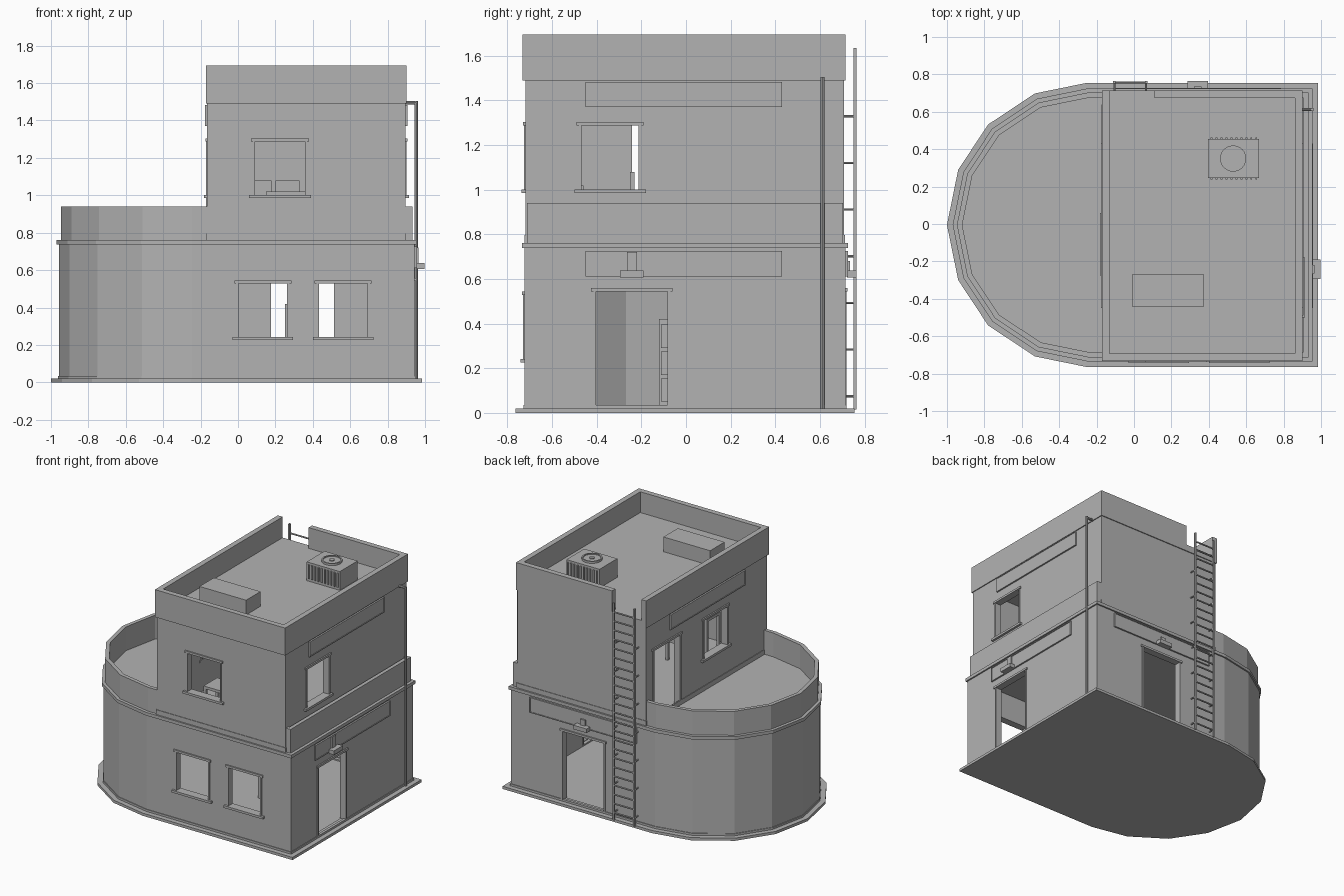
import bpy, bmesh, math
from mathutils import Vector

cube = bpy.data.objects.get("Cube")
if cube:
    bpy.data.objects.remove(cube, do_unlink=True)

grey = bpy.data.materials.new("plain grey")
grey.use_nodes = True
grey.diffuse_color = (0.45, 0.45, 0.45, 1)
grey.node_tree.nodes["Principled BSDF"].inputs["Base Color"].default_value = (0.45, 0.45, 0.45, 1)


def finish(name, bm):
    bmesh.ops.recalc_face_normals(bm, faces=bm.faces)
    me = bpy.data.meshes.new(name)
    bm.to_mesh(me)
    bm.free()
    me.materials.append(grey)
    ob = bpy.data.objects.new(name, me)
    bpy.context.scene.collection.objects.link(ob)
    return ob


def box(name, x, y, z):
    """Box from (low, high) pairs."""
    bm = bmesh.new()
    bmesh.ops.create_cube(bm, size=1)
    for v in bm.verts:
        v.co = [(a + b) / 2 + c * abs(b - a) for (a, b), c in zip((x, y, z), v.co)]
    return finish(name, bm)


def rod(name, p, q, r, sides=8):
    bm = bmesh.new()
    p, q = Vector(p), Vector(q)
    bmesh.ops.create_cone(bm, cap_ends=True, segments=sides, radius1=r, radius2=r, depth=(q - p).length)
    bm.transform((q - p).to_track_quat('Z', 'Y').to_matrix().to_4x4())
    bmesh.ops.translate(bm, verts=bm.verts, vec=(p + q) / 2)
    return finish(name, bm)


def inset(pts, d):
    """Shrink a counter-clockwise convex outline by d with mitred corners."""
    out = []
    for i, p in enumerate(pts):
        a = (p - pts[i - 1]).normalized()
        b = (pts[(i + 1) % len(pts)] - p).normalized()
        na, nb = Vector((-a.y, a.x)), Vector((-b.y, b.x))
        out.append(p + (na + nb) * d / (1 + na.dot(nb)))
    return out


def slab(name, pts, z0, z1):
    bm = bmesh.new()
    lo, hi = ([bm.verts.new((*p, z)) for p in pts] for z in (z0, z1))
    bm.faces.new(lo)
    bm.faces.new(hi)
    for i in range(len(pts)):
        bm.faces.new((lo[i - 1], lo[i], hi[i], hi[i - 1]))
    return finish(name, bm)


def ring(name, pts, t, z0, z1):
    """Closed wall of thickness t following an outline."""
    bm = bmesh.new()
    inner = inset(pts, t)
    loops = [[bm.verts.new((*p, z)) for p in o] for o, z in
             ((pts, z0), (pts, z1), (inner, z1), (inner, z0))]
    for k in range(4):
        a, b = loops[k - 1], loops[k]
        for i in range(len(pts)):
            bm.faces.new((a[i - 1], a[i], b[i], b[i - 1]))
    return finish(name, bm)


def cut(ob, cutters):
    for c in cutters:
        m = ob.modifiers.new("opening", 'BOOLEAN')
        m.operation, m.solver, m.object = 'DIFFERENCE', 'EXACT', c
    dg = bpy.context.evaluated_depsgraph_get()
    me = bpy.data.meshes.new_from_object(ob.evaluated_get(dg))
    ob.modifiers.clear()
    ob.data = me
    for c in cutters:
        bpy.data.objects.remove(c, do_unlink=True)


def on_wall(name, wall, u, d, z):
    """Box on a wall: u runs along it, d is the distance out of it."""
    axis, pos, sign = wall
    out = tuple(sorted(pos + sign * k for k in d))
    return box(name, out, u, z) if axis == 'x' else box(name, u, out, z)


def opening(name, wall, u, z, door=False):
    """Frame and sill round an opening; returns its cutter."""
    (a, b), (lo, hi), f = u, z, 0.012
    for e, w in ((a, f), (b, -f)):
        on_wall(name + "_jamb", wall, tuple(sorted((e, e + w))), (-0.045, 0.006), z)
    on_wall(name + "_head", wall, (a - 0.01, b + 0.01), (-0.045, 0.01), (hi - f, hi + 0.004))
    if not door:
        on_wall(name + "_sill", wall, (a - 0.02, b + 0.02), (-0.045, 0.018), (lo - 0.015, lo + 0.002))
    return on_wall(name + "_cutter", wall, u, (-0.1, 0.1), z)


# outline of the plot: straight at +x, faceted curve at -x
half = [(-0.25, 0.76), (-0.53, 0.703), (-0.78, 0.537), (-0.94, 0.295)]
curve = [(0.985, 0.76)] + half + [(-1, 0)] + [(x, -y) for x, y in reversed(half)] + [(0.985, -0.76)]
plot = [Vector((x, y - 0.005)) for x, y in curve]

# ground floor shell
slab("ground_plate", plot, 0, 0.02)
ring("skirting", inset(plot, 0.036), 0.02, 0.02, 0.035)
lower = ring("ground_floor_walls", inset(plot, 0.041), 0.04, 0.02, 0.745)
slab("middle_floor_and_belt", inset(plot, 0.03), 0.738, 0.762)
ring("terrace_parapet", inset(plot, 0.052), 0.028, 0.76, 0.94)

# upper floor shell
rect = lambda x0, x1, y0, y1: [Vector(p) for p in ((x0, y0), (x1, y0), (x1, y1), (x0, y1))]
body = rect(-0.165, 0.895, -0.72, 0.708)
upper = ring("upper_floor_walls", body, 0.04, 0.76, 1.5)
ring("upper_skirting", inset(body, -0.004), 0.01, 0.76, 0.797)
slab("roof", inset(body, 0.01), 1.5, 1.54)
parapet = ring("roof_parapet", rect(-0.172, 0.902, -0.733, 0.715), 0.04, 1.49, 1.695)
cut(parapet, [box("ladder_gap", (-0.132, 0.11), (0.6, 0.8), (1.54, 1.8))])

# doors and windows
front, back, right = ('y', -0.724, -1), ('y', 0.714, 1), ('x', 0.944, 1)
up_front, up_right, up_left = ('y', -0.72, -1), ('x', 0.895, 1), ('x', -0.165, -1)
cut(lower, [opening("front_window_a", front, (-0.01, 0.275), (0.24, 0.54)),
            opening("front_window_b", front, (0.42, 0.705), (0.24, 0.54)),
            opening("right_door", right, (-0.415, -0.07), (0.03, 0.555), True),
            opening("back_door", back, (0.165, 0.525), (0.03, 0.555), True)])
cut(upper, [opening("upper_front_window", up_front, (0.08, 0.37), (1.0, 1.3)),
            opening("upper_right_window", up_right, (-0.48, -0.2), (1.0, 1.3)),
            opening("upper_left_window", up_left, (-0.255, 0.04), (1.0, 1.3)),
            opening("terrace_door", up_left, (0.3, 0.63), (0.77, 1.3), True)])

# blank sign boards, each with a thin border
for name, wall, mid, z in (("right_sign", right, -0.01, 0.612), ("upper_right_sign", up_right, -0.01, 1.37),
                           ("upper_left_sign", up_left, -0.01, 1.37), ("back_sign", back, 0.345, 0.612)):
    a, b, h = mid - 0.44, mid + 0.44, z + 0.113
    on_wall(name, wall, (a, b), (0, 0.008), (z, h))
    for e in (z, h - 0.006):
        on_wall(name + "_border", wall, (a, b), (0, 0.012), (e, e + 0.006))
    for e in (a, b - 0.006):
        on_wall(name + "_border", wall, (e, e + 0.006), (0, 0.012), (z, h))

# lamps over the ground floor doors
on_wall("right_lamp", right, (-0.295, -0.19), (0.012, 0.053), (0.607, 0.637))
on_wall("right_lamp_mount", right, (-0.265, -0.22), (0, 0.02), (0.625, 0.72))
on_wall("back_lamp", back, (0.285, 0.395), (0.008, 0.05), (0.607, 0.637))
on_wall("back_lamp_mount", back, (0.32, 0.36), (0, 0.02), (0.625, 0.68))

# ladder on the back wall
for x in (-0.105, 0.065):
    box("ladder_rail", (x - 0.006, x + 0.006), (0.75, 0.764), (0.015, 1.635))
    for i in range(7):
        z = 0.075 + i * 0.209
        rod("ladder_bracket", (x, 0.7, z), (x, 0.757, z), 0.005)
for i in range(23):
    z = 0.07 + i * 0.068
    rod("ladder_rung", (-0.105, 0.757, z), (0.065, 0.757, z), 0.006)

# drain pipe at the right wall
rod("drain_pipe", (0.954, 0.612, 0.02), (0.954, 0.612, 1.505), 0.009)
rod("drain_outlet", (0.89, 0.612, 1.495), (0.954, 0.612, 1.495), 0.009)

# roof unit with fan and slats
box("cooling_unit", (0.395, 0.668), (0.245, 0.455), (1.54, 1.68))
for i in range(10):
    x = 0.41 + i * 0.0265
    box("cooling_slat", (x, x + 0.01), (0.237, 0.463), (1.56, 1.665))
hub = (0.53, 0.35)
rod("fan_opening", (*hub, 1.68), (*hub, 1.688), 0.066, 24)
circle = [Vector((hub[0] + 0.07 * math.cos(i * math.tau / 24), hub[1] + 0.07 * math.sin(i * math.tau / 24)))
          for i in range(24)]
ring("fan_ring", circle, 0.01, 1.68, 1.695)
rod("fan_hub", (*hub, 1.685), (*hub, 1.695), 0.018, 12)
box("roof_hatch", (-0.01, 0.375), (-0.44, -0.27), (1.54, 1.65))

# furniture inside
box("cabinet", (0.25, 0.4), (-0.12, 0.08), (0.02, 0.42))
for i in range(3):
    z = 0.05 + i * 0.12
    box("cabinet_panel", (0.4, 0.408), (-0.112, 0.07), (z, z + 0.105))


def legged(name, x, y, z0, top, leg=0.02):
    box(name + "_top", x, y, (top - 0.02, top))
    for a in (x[0], x[1] - leg):
        for b in (y[0], y[1] - leg):
            box(name + "_leg", (a, a + leg), (b, b + leg), (z0, top))


legged("desk", (0.15, 0.4), (-0.62, -0.46), 0.762, 1.02)
for x, y in ((0.2, -0.36), (0.05, 0.32)):
    legged("chair", (x, x + 0.13), (y, y + 0.13), 0.762, 0.92)
    box("chair_back", (x, x + 0.13), (y + 0.11, y + 0.13), (0.92, 1.08))
